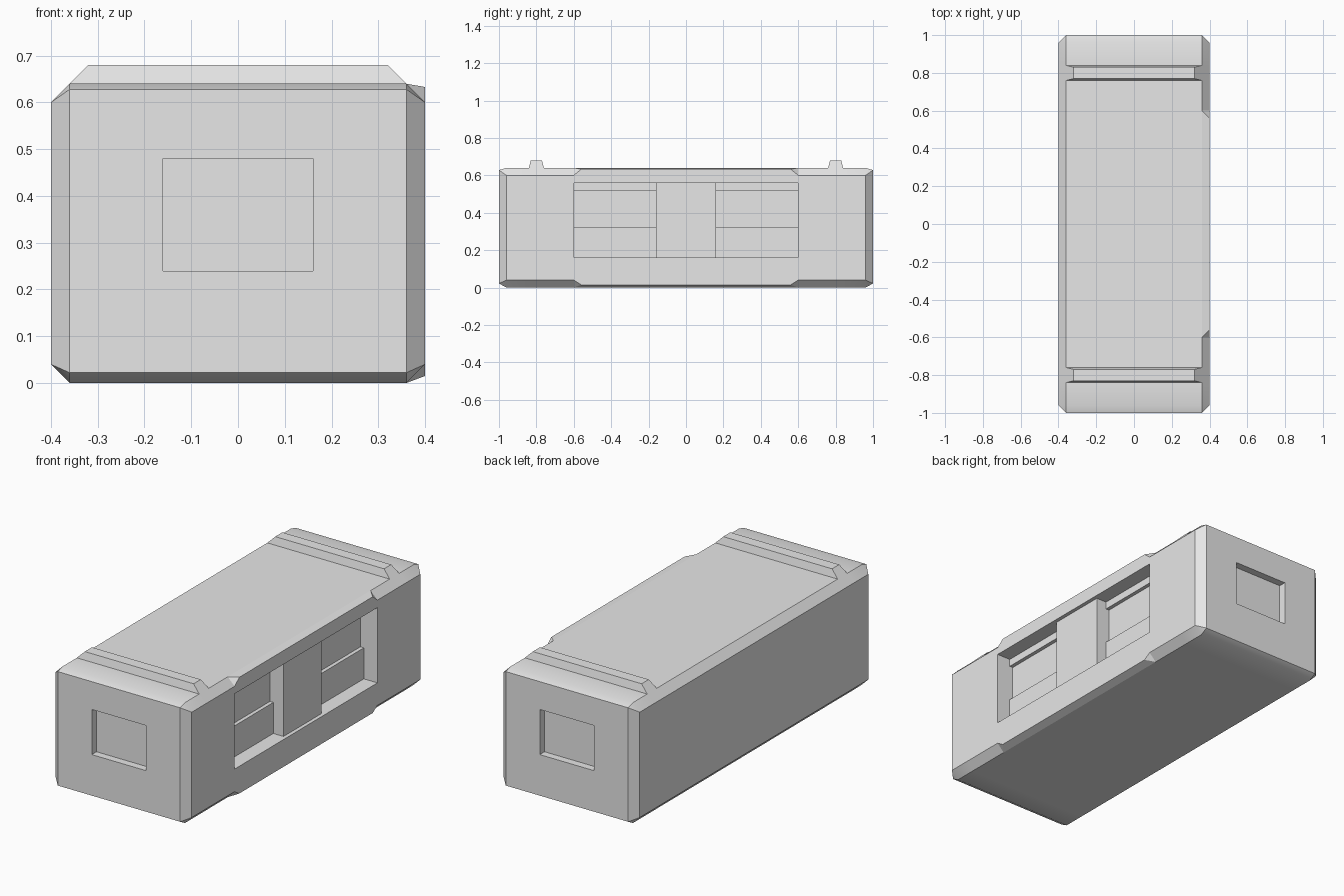
import bpy
import bmesh
from mathutils import Vector

cube = bpy.data.objects.get("Cube")
if cube:
    bpy.data.objects.remove(cube, do_unlink=True)

grey = bpy.data.materials.new("plain_grey")
grey.use_nodes = True
grey.diffuse_color = (0.8, 0.8, 0.8, 1)
grey.node_tree.nodes["Principled BSDF"].inputs["Base Color"].default_value = (0.8, 0.8, 0.8, 1)


def solid(name, points, loops=()):
    """Convex flat-faced part through the given corners, with extra cross loops at y."""
    bm = bmesh.new()
    for p in points:
        bm.verts.new(p)
    bmesh.ops.convex_hull(bm, input=bm.verts)
    bmesh.ops.dissolve_limit(bm, angle_limit=0.01, verts=bm.verts, edges=bm.edges)
    for y in loops:
        bmesh.ops.bisect_plane(bm, geom=bm.verts[:] + bm.edges[:] + bm.faces[:],
                               plane_co=Vector((0, y, 0)), plane_no=Vector((0, 1, 0)))
    bmesh.ops.recalc_face_normals(bm, faces=bm.faces)
    mesh = bpy.data.meshes.new(name)
    bm.to_mesh(mesh)
    bm.free()
    mesh.materials.append(grey)
    obj = bpy.data.objects.new(name, mesh)
    bpy.context.collection.objects.link(obj)
    return obj


def box(name, xs, ys, zs):
    return solid(name, [(x, y, z) for x in xs for y in ys for z in zs])


def cut(target, cutter):
    cutter.hide_render = True
    mod = target.modifiers.new("recess", 'BOOLEAN')
    mod.operation = 'DIFFERENCE'
    mod.solver = 'EXACT'
    mod.object = cutter
    bpy.context.view_layer.objects.active = target
    bpy.ops.object.modifier_apply(modifier=mod.name)
    bpy.data.objects.remove(cutter, do_unlink=True)


# Hull: long block with chamfered edges and corners
corners = []
for sx in (-1, 1):
    for sy in (-1, 1):
        corners += [(sx * 0.36, sy, z) for z in (0.022, 0.628)]
        corners += [(sx * 0.36, sy * 0.96, z) for z in (0, 0.64)]
        corners += [(sx * 0.4, sy * 0.96, z) for z in (0.04, 0.6)]
hull = solid("hull", corners, (-0.84, -0.6, 0.6, 0.84))

# Recesses: end windows and the long side opening
for s in (-1, 1):
    cut(hull, box("end_cutter", (-0.16, 0.16), (s * 0.96, s * 1.1), (0.24, 0.48)))
cut(hull, box("side_cutter", (0.3, 0.5), (-0.6, 0.6), (0.16, 0.56)))

bpy.ops.object.select_all(action='DESELECT')
hull.select_set(True)
bpy.context.view_layer.objects.active = hull
bpy.ops.object.shade_smooth_by_angle()

# Squared-off shoulders along the middle of the left side
for name, top, edge, low in (("upper_shoulder", 0.64, 0.633, 0.6),
                             ("lower_shoulder", 0, 0.015, 0.04)):
    solid(name, [p for s in (-1, 1) for p in ((0.36, s * 0.6, top),
                                             (0.4, s * 0.6, low),
                                             (0.4, s * 0.56, edge))])

# Door panel in the middle of the side opening
box("door", (0.3, 0.38), (-0.16, 0.16), (0.16, 0.56))

for end, s in (("front", -1), ("back", 1)):
    # Lower panel and header strip frame the deeper upper pane
    bay = (s * 0.16, s * 0.6)
    box(end + "_lower_panel", (0.3, 0.32), bay, (0.16, 0.325))
    box(end + "_header", (0.3, 0.32), bay, (0.52, 0.56))
    # Tapered roof rib
    solid(end + "_roof_rib",
          [(sx * x, s * 0.8 + sy * y, z) for sx in (-1, 1) for sy in (-1, 1)
           for x, y, z in ((0.36, 0.04, 0.64), (0.32, 0.03, 0.68))])
